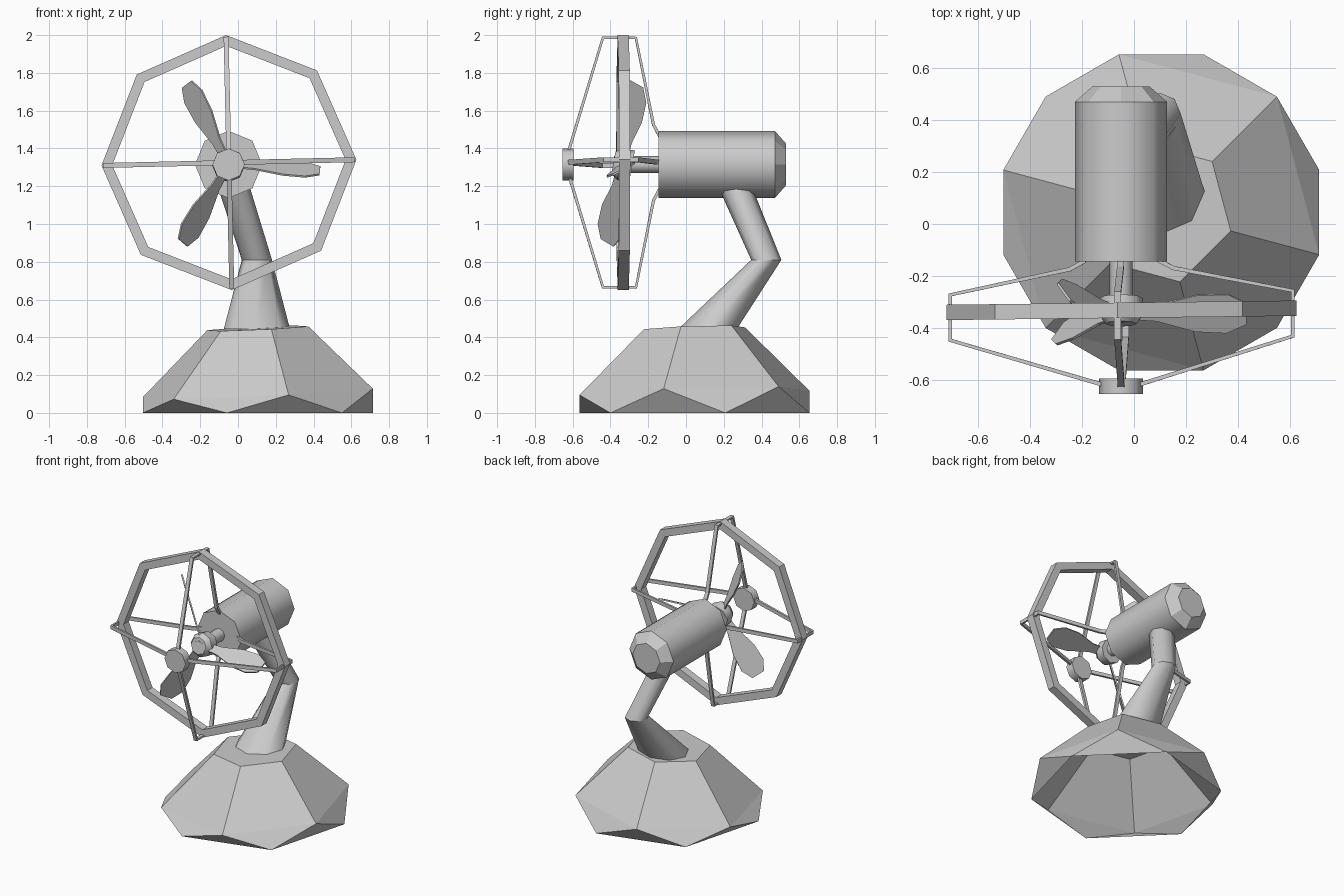
import bpy, bmesh
from math import sin, cos, radians, pi
from mathutils import Vector, Matrix

cube = bpy.data.objects.get("Cube")
if cube:
    bpy.data.objects.remove(cube)

grey = bpy.data.materials.new("light_grey")
grey.use_nodes = True
COLOUR = (0.6, 0.6, 0.6, 1)
grey.diffuse_color = COLOUR
grey.node_tree.nodes["Principled BSDF"].inputs["Base Color"].default_value = COLOUR


def finish(name, bm):
    bmesh.ops.recalc_face_normals(bm, faces=bm.faces[:])
    mesh = bpy.data.meshes.new(name)
    bm.to_mesh(mesh)
    bm.free()
    mesh.materials.append(grey)
    obj = bpy.data.objects.new(name, mesh)
    bpy.context.scene.collection.objects.link(obj)
    return obj


def loft(name, rings, caps=True, closed=False, smooth=False):
    """Skin a list of equal rings; ring edges stay sharp."""
    bm = bmesh.new()
    rows = [[bm.verts.new(p) for p in ring] for ring in rings]
    n = len(rows[0])
    pairs = list(zip(rows, rows[1:]))
    if closed:
        pairs.append((rows[-1], rows[0]))
    for a, b in pairs:
        for i in range(n):
            j = (i + 1) % n
            bm.faces.new((a[i], a[j], b[j], b[i])).smooth = smooth
    if caps and not closed:
        bm.faces.new(rows[0])
        bm.faces.new(rows[-1])
    for row in rows:
        for i in range(n):
            edge = bm.edges.get((row[i], row[(i + 1) % n]))
            if edge:
                edge.smooth = False
    return finish(name, bm)


AXIS_X, AXIS_Z = -0.05, 1.315


def disc(y, r, start=90, sides=8):
    """Ring of points around the motor axis."""
    angles = [radians(start) + 2 * pi * i / sides for i in range(sides)]
    return [Vector((AXIS_X + r * cos(a), y, AXIS_Z + r * sin(a))) for a in angles]


# Faceted hollow base: hexagonal top, sloped sides, zigzag skirt
def base_ring(r, z, start, tilt=1.0):
    points = []
    for k in range(6):
        a = radians(start + 60 * k)
        dx, dy = r * cos(a), r * sin(a)
        points.append((0.105 + dx, 0.045 + dy, z + tilt * (0.045 * dx + 0.03 * dy)))
    return points


bm = bmesh.new()
top, middle, bottom = [
    [bm.verts.new(p) for p in base_ring(*spec)]
    for spec in ((0.277, 0.448, 45), (0.63, 0.106, 45), (0.63, 0, 75, 0))
]
bm.faces.new(top)
for i in range(6):
    j = (i + 1) % 6
    bm.faces.new((top[i], middle[i], middle[j], top[j]))
    bm.faces.new((middle[i], bottom[i], middle[j]))
    bm.faces.new((bottom[i], bottom[j], middle[j]))
finish("base", bm)

# Bent neck, wide at the foot
neck = []
for centre, rx, ry in (
    ((0.1, 0.115, 0.445), 0.175, 0.155),
    ((0.1, 0.425, 0.81), 0.08, 0.08),
    ((-0.03, 0.25, 1.22), 0.085, 0.09),
):
    neck.append([
        Vector(centre) + Vector((rx * cos(k * pi / 4), ry * sin(k * pi / 4), 0))
        for k in range(8)
    ])
loft("neck", neck, smooth=True)

# Motor housing with chamfered rear cap
loft("motor_housing", [disc(-0.145, 0.178), disc(0.47, 0.178)], smooth=True)
loft("motor_rear_cap", [disc(0.47, 0.178), disc(0.53, 0.11)])
loft("motor_shaft", [disc(-0.38, 0.045), disc(-0.14, 0.045)], smooth=True)
loft("guard_boss", [disc(-0.655, 0.085), disc(-0.595, 0.085)], smooth=True)

# Rotor, slightly tilted back at the top
pivot = Vector((AXIS_X, -0.34, AXIS_Z))
tilt = Matrix.Translation(pivot) @ Matrix.Rotation(-0.18, 4, "X") @ Matrix.Translation(-pivot)
hub = loft("rotor_hub", [disc(-0.385, 0.06), disc(-0.35, 0.085), disc(-0.285, 0.085)], smooth=True)
hub.data.transform(tilt)

# Three pitched blades
OUTLINE = ((0.06, 0.03), (0.14, 0.035), (0.29, 0.078), (0.41, 0.083), (0.485, 0.045))
for number, angle in enumerate((-4, 117, 240), 1):
    a = radians(angle)
    out = Vector((cos(a), 0, sin(a)))
    chord = Vector((-0.6 * sin(a), 0.8, 0.6 * cos(a)))
    flat = out.cross(chord).normalized() * 0.005
    sections = []
    for r, w in OUTLINE:
        mid = pivot + out * r
        sections.append([mid + chord * w + flat, mid - chord * w + flat,
                         mid - chord * w - flat, mid + chord * w - flat])
    blade = loft("blade_%d" % number, sections)
    blade.data.transform(tilt)

# Octagonal guard ring
TURN = 1.3
guard_centre = Vector((-0.048, 0, 1.325))


def guard_point(angle, r, y, side=0.0):
    a = radians(angle + TURN)
    x, z = r * cos(a) - side * sin(a), r * sin(a) + side * cos(a)
    return guard_centre + Vector((x, y + 0.012 * x, z))


stations = []
for k in range(8):
    stations.append([guard_point(45 * k, r, y)
                     for r, y in ((0.675, -0.362), (0.675, -0.303), (0.618, -0.303), (0.618, -0.362))])
loft("guard_ring", stations, closed=True)

# Four bent guard wires from the front boss round to the motor
PATH = [Vector(p) for p in ((0.05, -0.625), (0.66, -0.44), (0.66, -0.265), (0.2, -0.172), (0.14, -0.14))]
for number in range(4):
    sections = []
    for i, p in enumerate(PATH):
        along = Vector((0, 0))
        if i > 0:
            along += (p - PATH[i - 1]).normalized()
        if i < len(PATH) - 1:
            along += (PATH[i + 1] - p).normalized()
        along.normalize()
        normal = Vector((-along.y, along.x)) * 0.008
        section = []
        for s, side in ((1, 0.013), (1, -0.013), (-1, -0.013), (-1, 0.013)):
            q = p + normal * s
            section.append(guard_point(90 * number, q.x, q.y, side))
        sections.append(section)
    loft("guard_wire_%d" % (number + 1), sections)
